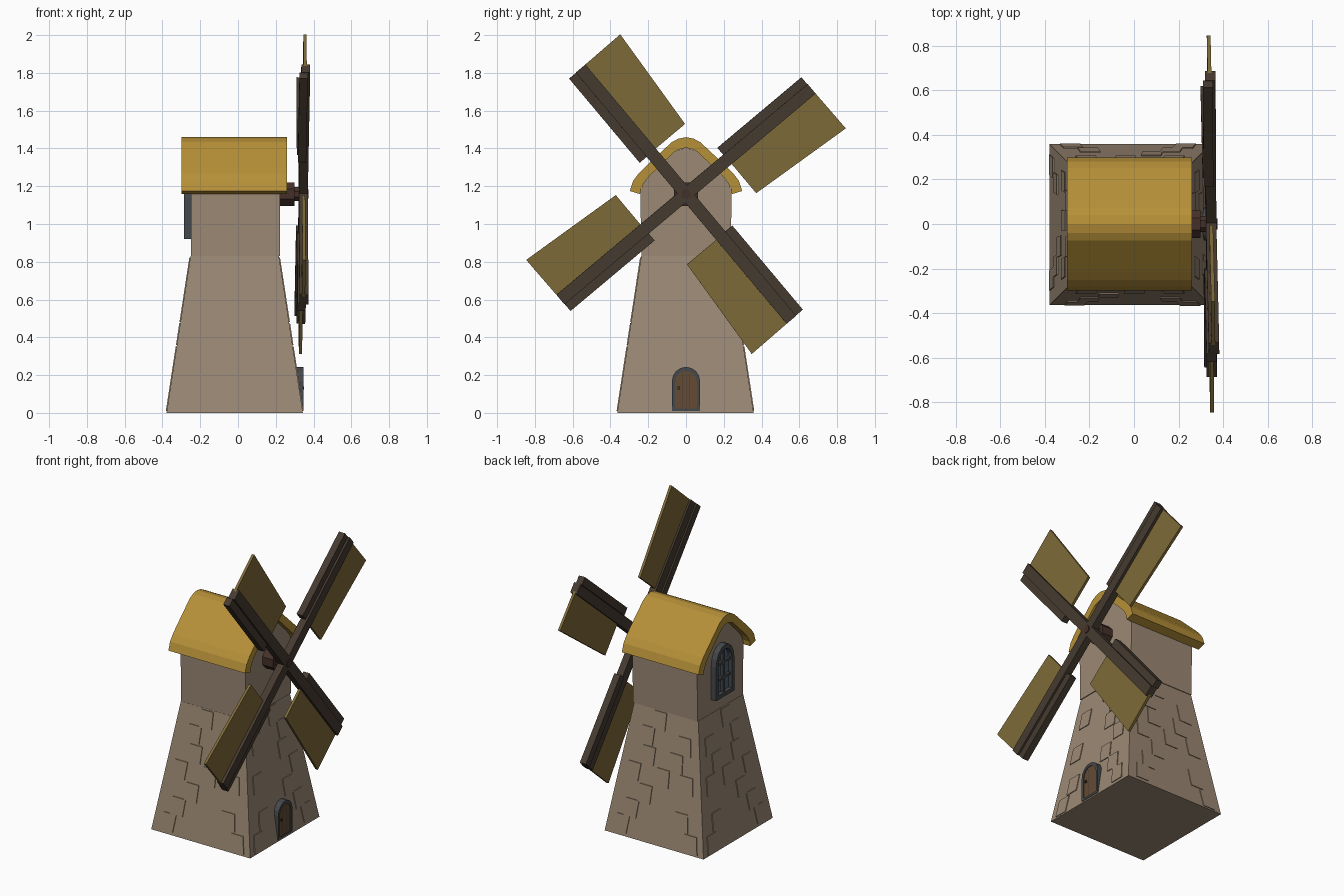
import bpy, bmesh, math
from mathutils import Matrix, Vector

if "Cube" in bpy.data.objects:
    bpy.data.objects.remove(bpy.data.objects["Cube"])


def mat(name, r, g, b):
    m = bpy.data.materials.new(name)
    m.diffuse_color = (r, g, b, 1)
    m.use_nodes = True
    m.node_tree.nodes["Principled BSDF"].inputs["Base Color"].default_value = m.diffuse_color
    return m


STONE = mat("stone", .33, .25, .175)
THATCH = mat("thatch", .47, .28, .04)
SAIL = mat("sail_cloth", .21, .145, .04)
TIMBER = mat("dark_timber", .06, .043, .03)
DOOR = mat("door_wood", .13, .07, .035)
FRAME = mat("slate_frame", .06, .065, .07)
GLASS = mat("window_glass", .06, .13, .2)
HUB = mat("hub_wood", .06, .03, .022)


def finish(name, bm, material, matrix=None):
    bmesh.ops.recalc_face_normals(bm, faces=bm.faces)
    if matrix:
        bm.transform(matrix)
    me = bpy.data.meshes.new(name)
    bm.to_mesh(me)
    bm.free()
    me.materials.append(material)
    ob = bpy.data.objects.new(name, me)
    bpy.context.collection.objects.link(ob)
    return ob


def loft(name, a, b, material, matrix=None):
    """Solid between two matching loops of 3D points."""
    bm = bmesh.new()
    va, vb = [bm.verts.new(p) for p in a], [bm.verts.new(p) for p in b]
    n = len(a)
    bm.faces.new(va)
    bm.faces.new(vb)
    for i in range(n):
        j = (i + 1) % n
        bm.faces.new((va[i], va[j], vb[j], vb[i]))
    return finish(name, bm, material, matrix)


def prism(name, yz, x0, x1, material, matrix=None):
    return loft(name, [(x0, y, z) for y, z in yz], [(x1, y, z) for y, z in yz], material, matrix)


def box(name, x0, x1, y0, y1, z0, z1, material, matrix=None):
    return prism(name, [(y0, z0), (y1, z0), (y1, z1), (y0, z1)], x0, x1, material, matrix)


def band(name, outer, inner, x0, x1, material, closed):
    """Thick strip between an outer and an inner yz profile."""
    bm = bmesh.new()
    rings = [[bm.verts.new(p) for p in ((x0, *o), (x1, *o), (x1, *i), (x0, *i))]
             for o, i in zip(outer, inner)]
    for a, b in zip(rings, rings[1:] + (rings[:1] if closed else [])):
        for k in range(4):
            m = (k + 1) % 4
            bm.faces.new((a[k], a[m], b[m], b[k]))
    if not closed:
        bm.faces.new(rings[0])
        bm.faces.new(rings[-1])
    return finish(name, bm, material)


def mirror(half):
    """Half profile ending on y = 0 -> full symmetric profile."""
    return half + [(-y, z) for y, z in reversed(half[:-1])]


def arch(w, z0, spring, top, n=8):
    pts = [(w, z0)]
    for i in range(n + 1):
        t = math.pi * i / n
        pts.append((w * math.cos(t), spring + (top - spring) * math.sin(t)))
    return pts + [(-w, z0)]


# Tapered tower base
CX, CY, BEND = -.0175, -.003, .83


def half(z):
    return .361 + (.234 - .361) * z / BEND


def square(h, z):
    return [(CX + sx * h, CY + sy * h, z) for sx, sy in ((-1, -1), (1, -1), (1, 1), (-1, 1))]


loft("tower_base", square(half(0), 0), square(half(BEND), BEND), STONE)

# Upper body with rounded gable
gable = mirror([(-.236, .83), (-.242, 1.17), (-.225, 1.215), (-.19, 1.26), (-.06, 1.385), (0, 1.405)])
prism("tower_top", gable, -.25, .222, STONE)

# Raised stones, in a running pattern on each of the four walls
STONES = [(-.27, .01), (.25, .02), (-.19, .13), (.19, .13), (.1, .24), (-.2, .36), (.2, .36),
          (-.02, .365), (-.11, .48), (.1, .48), (-.16, .595), (.12, .6), (.04, .71)]
for side in range(4):
    turn = Matrix.Translation((CX, CY, 0)) @ Matrix.Rotation(side * math.pi / 2, 4, 'Z')
    for i, (u, z) in enumerate(STONES):
        if side == 0 and i in (7, 8):   # keep the wall above the door clear
            continue
        u = u if side % 2 == 0 else -u
        w, z1 = .045, z + .112
        lean = u * .06

        def ring(d):
            return [(half(z) + d, u - w, z), (half(z) + d, u + w, z),
                    (half(z1) + d, u + w - lean, z1), (half(z1) + d, u - w - lean, z1)]
        loft(f"wall_stone_{side}_{i}", ring(-.01), ring(.005), STONE, turn)

# Thatched roof shell
roof_out = mirror([(-.298, 1.175), (-.28, 1.228), (-.25, 1.268), (-.215, 1.303), (-.075, 1.434), (-.04, 1.452), (0, 1.46)])
roof_in = mirror([(-.243, 1.158), (-.237, 1.19), (-.215, 1.23), (-.185, 1.263), (-.06, 1.383), (-.03, 1.397), (0, 1.403)])
band("roof", roof_out, roof_in, -.30, .26, THATCH, False)

# Door
band("door_frame", arch(.074, .01, .17, .243), arch(.057, .024, .165, .222), .28, .346, FRAME, True)
prism("door", arch(.058, .023, .165, .223), .28, .341, DOOR)
for y in (-.02, .02):
    box("door_plank_seam", .3, .3415, y - .0015, y + .0015, .03, .21, TIMBER)
box("door_knob", .33, .35, -.046, -.032, .125, .139, TIMBER)

# Rear window
band("window_frame", arch(.095, .92, 1.14, 1.26), arch(.07, .945, 1.14, 1.23), -.287, -.24, FRAME, True)
prism("window_pane", arch(.072, .943, 1.14, 1.232), -.26, -.24, GLASS)
box("window_mullion", -.278, -.24, -.009, .009, .94, 1.235, FRAME)
for z in (1.04, 1.14):
    box("window_bar", -.276, -.24, -.072, .072, z - .008, z + .008, FRAME)


# Axle and hub
def octagon(r, n=8):
    return [(r * math.cos(2 * math.pi * (i + .5) / n), 1.158 + r * math.sin(2 * math.pi * (i + .5) / n)) for i in range(n)]


prism("axle_block", octagon(.068), .2, .298, HUB)
prism("axle", octagon(.04), .29, .35, HUB)
prism("hub_cap", octagon(.026), .34, .374, HUB)

# Four sails: spar, leading board and widening cloth panel, slightly tilted
tilt = Matrix.Translation((.342, 0, 1.158)) @ Matrix.Rotation(.013, 4, 'Z') @ Matrix.Rotation(.009, 4, 'Y')
for k in range(4):
    m = tilt @ Matrix.Rotation(math.radians(40 + 90 * k), 4, 'X')
    box(f"sail_spar_{k}", -.02, .027, 0, .868, -.033, .033, TIMBER, m)
    box(f"sail_board_{k}", -.03, .014, .285, .866, .03, .081, TIMBER, m)
    prism(f"sail_panel_{k}", [(.288, -.235), (.872, -.277), (.868, -.02), (.288, -.02)], -.008, .009, SAIL, m)
